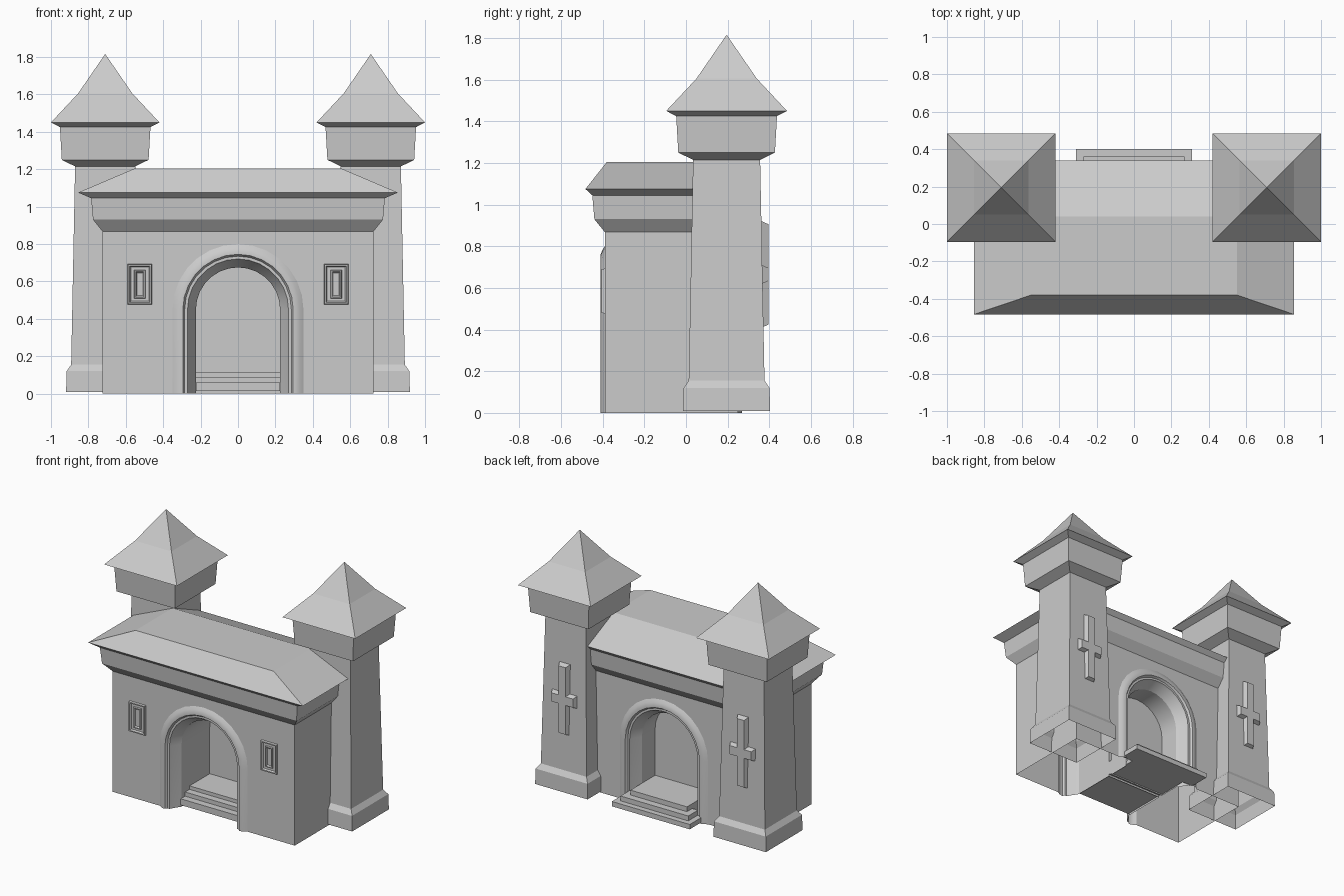
import bpy, bmesh, math
from math import cos, sin, pi

cube = bpy.data.objects.get("Cube")
if cube:
    bpy.data.objects.remove(cube, do_unlink=True)

stone = bpy.data.materials.new("light grey stone")
stone.use_nodes = True
GREY = (0.6, 0.6, 0.6, 1)
stone.diffuse_color = GREY
stone.node_tree.nodes["Principled BSDF"].inputs["Base Color"].default_value = GREY


def finish(bm, name, smooth=False):
    bmesh.ops.remove_doubles(bm, verts=bm.verts[:], dist=0.0001)
    bmesh.ops.recalc_face_normals(bm, faces=bm.faces[:])
    mesh = bpy.data.meshes.new(name)
    bm.to_mesh(mesh)
    bm.free()
    mesh.materials.append(stone)
    ob = bpy.data.objects.new(name, mesh)
    bpy.context.collection.objects.link(ob)
    if smooth:
        bpy.ops.object.select_all(action='DESELECT')
        ob.select_set(True)
        bpy.context.view_layer.objects.active = ob
        bpy.ops.object.shade_smooth_by_angle(angle=math.radians(20))
    return ob


def loft(bm, rings, closed=True, cap_start=False, cap_end=False):
    """Skin a list of point rings with quads."""
    rows = [[bm.verts.new(p) for p in ring] for ring in rings]
    n = len(rows[0])
    for a, b in zip(rows, rows[1:]):
        for i in range(n if closed else n - 1):
            j = (i + 1) % n
            bm.faces.new((a[i], a[j], b[j], b[i]))
    if cap_start:
        bm.faces.new(rows[0])
    if cap_end:
        bm.faces.new(rows[-1])


def rect(x0, x1, y0, y1, z):
    return [(x0, y0, z), (x1, y0, z), (x1, y1, z), (x0, y1, z)]


def box(name, x, y0, y1, z0, z1):
    bm = bmesh.new()
    loft(bm, [rect(-x, x, y0, y1, z) for z in (z0, z1)], True, True, True)
    finish(bm, name)


def arch(r, y, spring=0.45, n=14):
    curve = [(-r * cos(pi * i / n), y, spring + r * sin(pi * i / n))
             for i in range(n + 1)]
    return [(-r, y, 0)] + curve + [(r, y, 0)]


# Gatehouse walls with a moulded archway on each face, closed by a door wall
W, FRONT, BACK, TOP = 0.725, -0.39, 0.25, 0.87
MOULDING = [(0.35, 0), (0.33, 0.013), (0.31, 0.02), (0.295, 0.02),
            (0.285, 0.005), (0.27, 0.005), (0.26, -0.015), (0.225, -0.07)]
bm = bmesh.new()
for y, out, door_y in ((FRONT, -1, 0.0), (BACK, 1, 0.03)):
    outline = arch(MOULDING[0][0], y) + [(W, y, 0), (W, y, TOP), (-W, y, TOP), (-W, y, 0)]
    bm.faces.new([bm.verts.new(p) for p in outline])
    rings = [arch(r, y + out * d) for r, d in MOULDING] + [arch(0.225, door_y)]
    loft(bm, rings, closed=False, cap_end=True)
for s in (-1, 1):
    side = [(s * W, FRONT, 0), (s * W, BACK, 0), (s * W, BACK, TOP), (s * W, FRONT, TOP)]
    bm.faces.new([bm.verts.new(p) for p in side])
bm.faces.new([bm.verts.new(p) for p in rect(-W, W, FRONT, BACK, TOP)])
finish(bm, "gatehouse_walls", smooth=True)

# Cornice and hipped roof with a flat top
bm = bmesh.new()
levels = [(0.725, FRONT, BACK, 0.868), (0.775, -0.44, 0.30, 0.93),
          (0.785, -0.45, 0.31, 1.045), (0.855, -0.483, 0.34, 1.075),
          (0.55, -0.38, 0.04, 1.205)]
loft(bm, [rect(-x, x, y0, y1, z) for x, y0, y1, z in levels], True, True, True)
finish(bm, "gatehouse_roof")

# Steps through the archway and out at the back
for i, (y, z) in enumerate(((-0.33, 0.06), (-0.28, 0.09), (-0.23, 0.115))):
    box(f"front_step_{i + 1}", 0.225, y, 0.02, 0.015, z)
for i, (x, y, z) in enumerate(((0.31, 0.40, 0.045), (0.27, 0.36, 0.08), (0.225, 0.31, 0.115))):
    box(f"back_step_{i + 1}", x, 0.01 if i == 2 else BACK, y, 0.01, z)

# Corner towers: plinth, tapered shaft, collar and kinked spire
TX, TY = 0.71, 0.195
TOWER = [(0.209, 0.01), (0.206, 0.12), (0.182, 0.155), (0.161, 1.215),
         (0.232, 1.25), (0.242, 1.425), (0.29, 1.45), (0.145, 1.605), (0.0005, 1.815)]


def cross(cx, y, inset):
    bar, arm, half, mid = 0.042 - inset, 0.1 - inset, 0.255 - inset, 0.045 - inset
    quarter = [(bar, half), (bar, mid), (arm, mid)]
    right = quarter + [(x, -z) for x, z in reversed(quarter)]
    pts = right + [(-x, -z) for x, z in right]
    return [(cx + x, y, 0.665 + z) for x, z in pts]


def window_ring(cx, hw, hh, y):
    return [(cx - hw, y, 0.585 - hh), (cx + hw, y, 0.585 - hh),
            (cx + hw, y, 0.585 + hh), (cx - hw, y, 0.585 + hh)]


WINDOW = [(0.065, 0.108, -0.388), (0.062, 0.105, -0.405), (0.054, 0.097, -0.405),
          (0.048, 0.091, -0.393), (0.030, 0.076, -0.393), (0.027, 0.073, -0.402),
          (0.021, 0.067, -0.402), (0.016, 0.060, -0.392)]

for side, s in (("left", 1), ("right", -1)):
    cx = s * TX
    bm = bmesh.new()
    loft(bm, [rect(cx - h, cx + h, TY - h, TY + h, z) for h, z in TOWER], cap_end=True)
    finish(bm, f"{side}_tower")

    # Cross ornament on the back of the tower
    bm = bmesh.new()
    loft(bm, [cross(cx, 0.35, 0), cross(cx, 0.365, 0), cross(cx, 0.395, 0.014)],
         True, True, True)
    finish(bm, f"{side}_tower_cross")

    # Framed slit window on the front wall
    bm = bmesh.new()
    loft(bm, [window_ring(s * 0.525, *r) for r in WINDOW], True, True, True)
    finish(bm, f"{side}_window")
